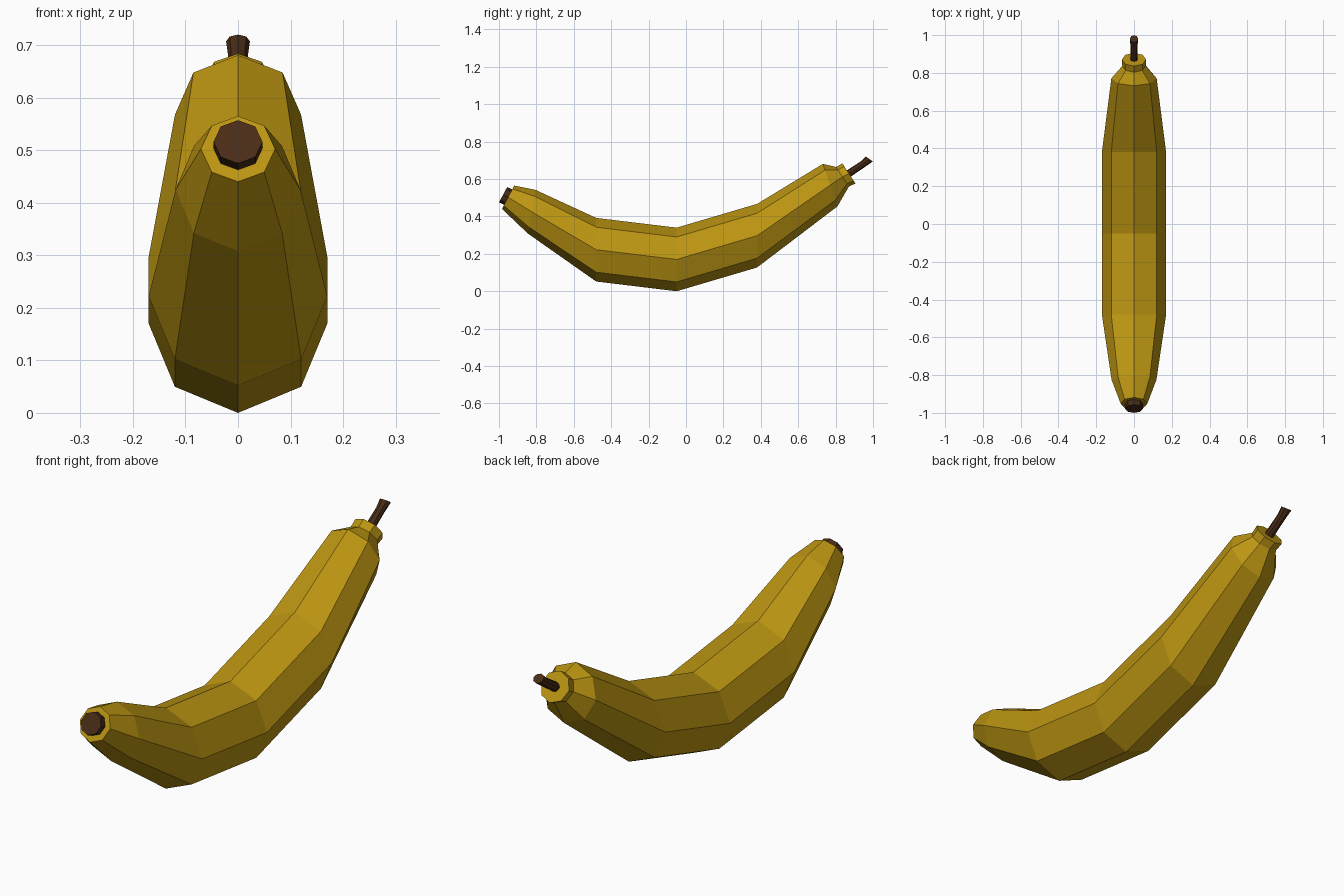
import bpy, bmesh
from math import sin, cos, hypot, pi

if "Cube" in bpy.data.objects:
    bpy.data.objects.remove(bpy.data.objects["Cube"])

SIDES = 8


def material(name, rgb):
    m = bpy.data.materials.new(name)
    m.diffuse_color = (*rgb, 1)
    m.use_nodes = True
    m.node_tree.nodes["Principled BSDF"].inputs["Base Color"].default_value = m.diffuse_color
    return m


def loft(name, rings, mat):
    """Skin octagonal rings; each ring is (top_y, top_z, bottom_y, bottom_z)."""
    bm = bmesh.new()
    loops = []
    for ty, tz, by, bz in rings:
        cy, cz = (ty + by) / 2, (tz + bz) / 2
        hy, hz = (ty - by) / 2, (tz - bz) / 2
        r = hypot(hy, hz)
        angles = [2 * pi * i / SIDES for i in range(SIDES)]
        loops.append([bm.verts.new((r * sin(a), cy + hy * cos(a), cz + hz * cos(a)))
                      for a in angles])
    for a, b in zip(loops, loops[1:]):
        for i in range(SIDES):
            j = (i + 1) % SIDES
            bm.faces.new((a[i], a[j], b[j], b[i]))
    bm.faces.new(loops[0])
    bm.faces.new(loops[-1])
    bmesh.ops.recalc_face_normals(bm, faces=bm.faces[:])
    mesh = bpy.data.meshes.new(name)
    bm.to_mesh(mesh)
    bm.free()
    mesh.materials.append(mat)
    obj = bpy.data.objects.new(name, mesh)
    bpy.context.collection.objects.link(obj)
    return obj


yellow = material("peel_yellow", (0.50, 0.30, 0.006))
brown = material("stem_brown", (0.065, 0.025, 0.008))

# Curved peel, from the blossom end to the flared neck
loft("banana_peel", [
    (-0.918, 0.565, -0.984, 0.440),
    (-0.805, 0.542, -0.845, 0.308),
    (-0.48, 0.392, -0.48, 0.052),
    (-0.05, 0.340, -0.05, 0.0),
    (0.38, 0.467, 0.38, 0.127),
    (0.732, 0.681, 0.810, 0.454),
    (0.803, 0.664, 0.871, 0.560),
    (0.836, 0.684, 0.906, 0.576),
], yellow)

# Dark blossom tip
loft("blossom_tip", [
    (-0.918, 0.540, -0.962, 0.458),
    (-0.956, 0.557, -1.0, 0.475),
], brown)

# Thin stem with flared end
loft("stem", [
    (0.850, 0.640, 0.874, 0.608),
    (0.934, 0.694, 0.956, 0.664),
    (0.962, 0.720, 0.999, 0.694),
], brown)
